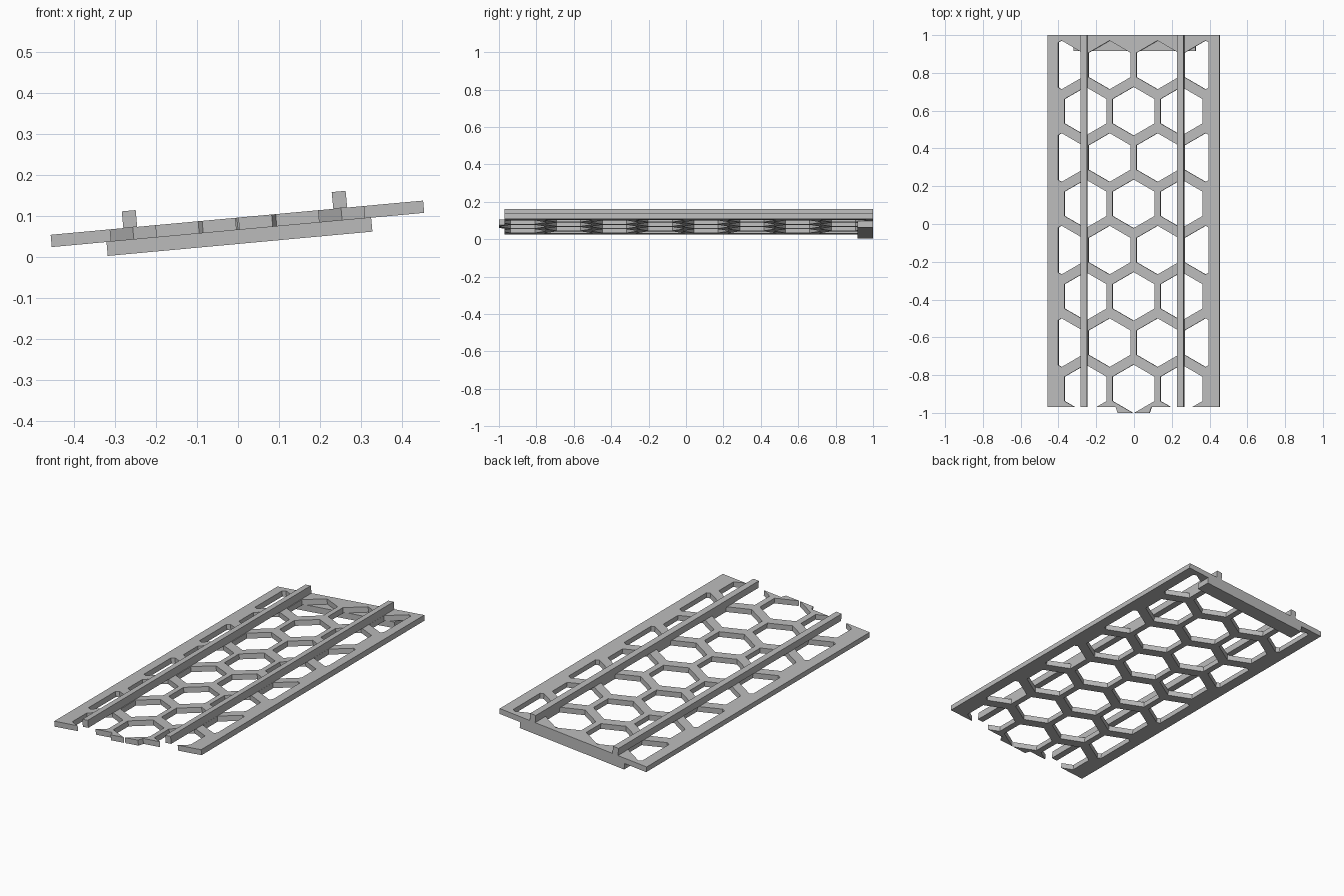
import bpy, bmesh, math
from mathutils import Vector

cube = bpy.data.objects.get("Cube")
if cube:
    bpy.data.objects.remove(cube, do_unlink=True)

TILT = math.radians(5.25)    # panel rises towards +x
LIFT = 0.067                 # height of the panel underside at x = 0
THICK = 0.03
HALF = 0.456
FRONT, BACK = -0.97, 1.0

grey = bpy.data.materials.new("light_grey")
grey.use_nodes = True
grey.diffuse_color = (0.5, 0.5, 0.5, 1)
grey.node_tree.nodes["Principled BSDF"].inputs["Base Color"].default_value = (0.5, 0.5, 0.5, 1)


def finish(bm, name):
    """Turn a bmesh into a tilted grey object."""
    bmesh.ops.recalc_face_normals(bm, faces=bm.faces)
    mesh = bpy.data.meshes.new(name)
    bm.to_mesh(mesh)
    bm.free()
    mesh.materials.append(grey)
    obj = bpy.data.objects.new(name, mesh)
    bpy.context.scene.collection.objects.link(obj)
    obj.rotation_euler.y = -TILT
    obj.location.z = LIFT
    return obj


def extrude_all(bm, height):
    new = bmesh.ops.extrude_face_region(bm, geom=bm.faces[:])
    verts = [g for g in new["geom"] if isinstance(g, bmesh.types.BMVert)]
    bmesh.ops.translate(bm, verts=verts, vec=(0, 0, height))


def prism(name, outline, z0, z1):
    bm = bmesh.new()
    bm.faces.new([bm.verts.new((x, y, z0)) for x, y in outline])
    extrude_all(bm, z1 - z0)
    return finish(bm, name)


def box(name, x0, x1, y0, y1, z0, z1):
    return prism(name, [(x0, y0), (x1, y0), (x1, y1), (x0, y1)], z0, z1)


# Panel with a short tongue in the middle of its front edge
half_outline = [(0.085, -1), (0.095, FRONT), (HALF, FRONT), (HALF, BACK)]
outline = half_outline + [(-x, y) for x, y in reversed(half_outline)]
panel = prism("honeycomb_panel", outline, 0, THICK)

# Honeycomb cutter: staggered rows of hexagons, trimmed at the side borders
PITCH, ROW, RADIUS, BORDER = 0.255, 0.245, 0.129, 0.40
bm = bmesh.new()
for row in range(8):
    cy = -0.873 + row * ROW
    columns = (-1, 0, 1) if row % 2 == 0 else (-1.5, -0.5, 0.5, 1.5)
    for col in columns:
        ring = []
        for i in range(6):
            a = math.radians(30 + 60 * i)
            ring.append(bm.verts.new((col * PITCH + RADIUS * math.cos(a),
                                      cy + RADIUS * math.sin(a), -0.02)))
        bm.faces.new(ring)
for side in (-1, 1):
    bmesh.ops.bisect_plane(bm, geom=bm.verts[:] + bm.edges[:] + bm.faces[:],
                           plane_co=Vector((side * BORDER, 0, 0)),
                           plane_no=Vector((side, 0, 0)), clear_outer=True)
extrude_all(bm, THICK + 0.04)
cutter = finish(bm, "honeycomb_cutter")
cutter.hide_render = True

# Cut the holes and keep the result as a plain mesh
cut = panel.modifiers.new("holes", 'BOOLEAN')
cut.operation = 'DIFFERENCE'
cut.solver = 'EXACT'
cut.object = cutter
graph = bpy.context.evaluated_depsgraph_get()
result = bpy.data.meshes.new_from_object(panel.evaluated_get(graph))
panel.modifiers.clear()
panel.data = result
bpy.data.objects.remove(cutter, do_unlink=True)

# Two long rails standing on the panel
for name, x in (("right_rail", -0.261), ("left_rail", 0.253)):
    box(name, x - 0.017, x + 0.017, FRONT, BACK, THICK, THICK + 0.041)

# Cross bar under the back edge
box("back_cross_bar", -0.322, 0.326, 0.917, BACK, -0.034, 0)
